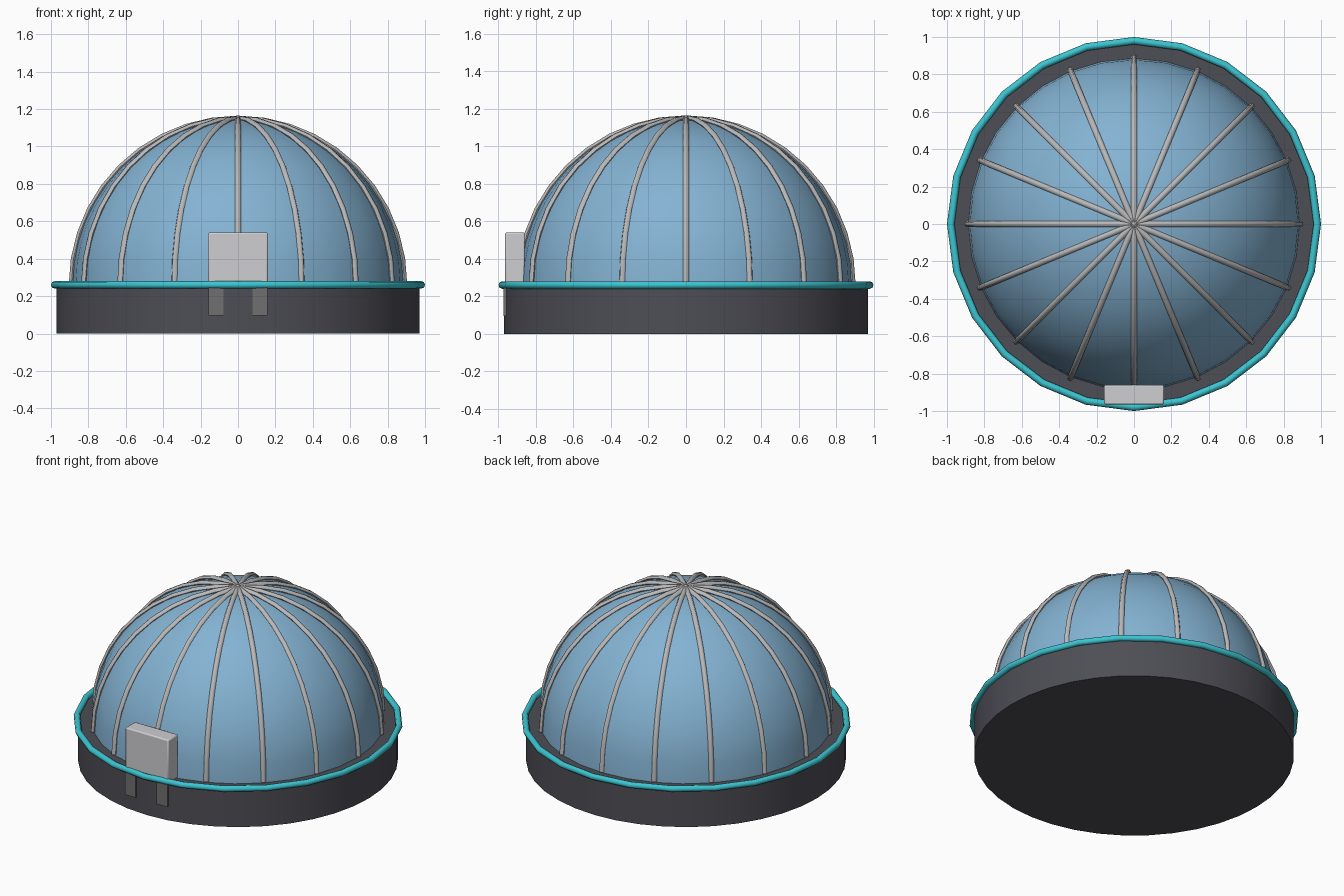
import bpy, bmesh, math

if "Cube" in bpy.data.objects:
    bpy.data.objects.remove(bpy.data.objects["Cube"])


def mat(name, rgb):
    m = bpy.data.materials.new(name)
    m.diffuse_color = (*rgb, 1)
    m.use_nodes = True
    m.node_tree.nodes["Principled BSDF"].inputs["Base Color"].default_value = m.diffuse_color
    return m


CHARCOAL = mat("charcoal", (0.075, 0.075, 0.092))
CYAN = mat("cyan", (0.045, 0.56, 0.64))
BLUE = mat("glass blue", (0.23, 0.45, 0.65))
STEEL = mat("steel", (0.48, 0.48, 0.49))
PALE = mat("pale grey", (0.62, 0.62, 0.64))
GREY = mat("dark grey", (0.16, 0.16, 0.165))


def finish(o, name, m, angle=40):
    o.name = name
    o.data.materials.clear()
    o.data.materials.append(m)
    bpy.ops.object.select_all(action='DESELECT')
    o.select_set(True)
    bpy.context.view_layer.objects.active = o
    bpy.ops.object.shade_smooth_by_angle(angle=math.radians(angle))
    return o


def box(name, lo, hi, m, bevel=0):
    c = [(a + b) / 2 for a, b in zip(lo, hi)]
    bpy.ops.mesh.primitive_cube_add(size=1, location=c)
    o = bpy.context.object
    o.scale = [b - a for a, b in zip(lo, hi)]
    bpy.ops.object.transform_apply(location=False, rotation=False, scale=True)
    if bevel:
        b = o.modifiers.new("bevel", 'BEVEL')
        b.width, b.segments = bevel, 2
    return finish(o, name, m)


Z0, R = 0.26, 0.885

# round base
bpy.ops.mesh.primitive_cylinder_add(vertices=40, radius=0.97, depth=0.25, location=(0, 0, 0.125))
finish(bpy.context.object, "base", CHARCOAL)

# glowing rim ring
bpy.ops.mesh.primitive_torus_add(major_radius=0.98, minor_radius=0.02, major_segments=24,
                                 minor_segments=8, location=(0, 0, Z0))
finish(bpy.context.object, "rim_ring", CYAN, 60)

# dome: upper half of a sphere, lower edge sunk to the base top
bpy.ops.mesh.primitive_uv_sphere_add(segments=32, ring_count=24, radius=R, location=(0, 0, Z0))
dome = bpy.context.object
bm = bmesh.new()
bm.from_mesh(dome.data)
bmesh.ops.delete(bm, geom=[v for v in bm.verts if v.co.z < -0.001], context='VERTS')
for v in bm.verts:
    if v.co.z < 0.001:
        v.co.z = 0.245 - Z0
bm.to_mesh(dome.data)
bm.free()
finish(dome, "dome", BLUE, 60)

# eight arched ribs crossing at the crown
for i in range(8):
    a = math.pi * i / 8
    cu = bpy.data.curves.new("rib", 'CURVE')
    cu.dimensions = '3D'
    cu.bevel_depth, cu.bevel_resolution = 0.016, 1
    s = cu.splines.new('POLY')
    n = 20
    s.points.add(n)
    for k, p in enumerate(s.points):
        t = math.pi * k / n
        r = (R + 0.006) * math.cos(t)
        p.co = (r * math.cos(a), r * math.sin(a), Z0 + (R + 0.006) * math.sin(t), 1)
    o = bpy.data.objects.new("rib", cu)
    bpy.context.collection.objects.link(o)
    bpy.ops.object.select_all(action='DESELECT')
    o.select_set(True)
    bpy.context.view_layer.objects.active = o
    bpy.ops.object.convert(target='MESH')
    finish(bpy.context.object, f"rib_{i + 1}", STEEL, 60)

# control box on the front with two brackets below
box("control_box", (-0.16, -0.965, 0.25), (0.16, -0.86, 0.54), PALE, 0.008)
for side, x in (("left", -0.117), ("right", 0.117)):
    box(f"bracket_{side}", (x - 0.04, -0.972, 0.095), (x + 0.04, -0.93, 0.25), GREY)
